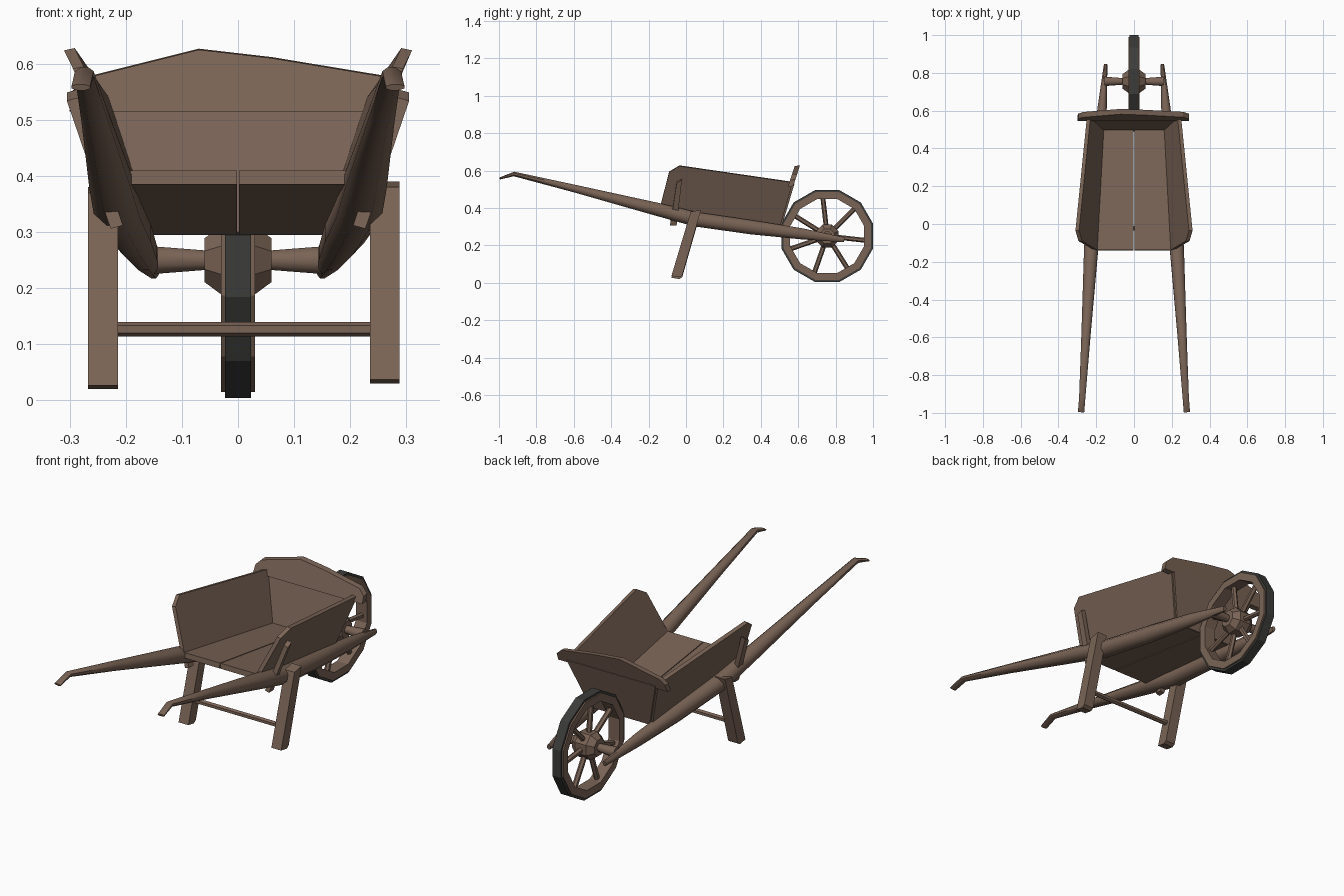
import bpy, bmesh, math
from mathutils import Vector, Quaternion

old = bpy.data.objects.get("Cube")
if old:
    bpy.data.objects.remove(old, do_unlink=True)


def material(name, rgb):
    m = bpy.data.materials.new(name)
    m.use_nodes = True
    m.diffuse_color = (*rgb, 1)
    bsdf = m.node_tree.nodes["Principled BSDF"]
    bsdf.inputs["Base Color"].default_value = (*rgb, 1)
    bsdf.inputs["Roughness"].default_value = 0.9
    return m


WOOD = material("brown wood", (0.195, 0.127, 0.092))
IRON = material("dark iron", (0.045, 0.045, 0.042))


def loft(name, rings, mat=WOOD, loop=False, smooth=None):
    """Skin a row of equal rings; cap the ends unless the row is a loop."""
    bm = bmesh.new()
    rows = [[bm.verts.new(p) for p in ring] for ring in rings]
    n = len(rows[0])
    pairs = list(zip(rows, rows[1:])) + ([(rows[-1], rows[0])] if loop else [])
    for a, b in pairs:
        for i in range(n):
            j = (i + 1) % n
            bm.faces.new((a[i], a[j], b[j], b[i]))
    if not loop:
        bm.faces.new(rows[0])
        bm.faces.new(rows[-1])
    bmesh.ops.recalc_face_normals(bm, faces=bm.faces)
    me = bpy.data.meshes.new(name)
    bm.to_mesh(me)
    bm.free()
    me.materials.append(mat)
    ob = bpy.data.objects.new(name, me)
    bpy.context.collection.objects.link(ob)
    if smooth:
        bpy.ops.object.select_all(action="DESELECT")
        ob.select_set(True)
        bpy.context.view_layer.objects.active = ob
        bpy.ops.object.shade_smooth_by_angle(angle=math.radians(smooth))
    return ob


def plate(name, points, offset):
    """Extrude an outline of 3D points by an offset."""
    pts = [Vector(p) for p in points]
    return loft(name, [pts, [p + Vector(offset) for p in pts]])


def tube(name, points, radii, sides=8, smooth=50):
    """Round bar through points; each radius is a number or a (side, up) pair."""
    pts = [Vector(p) for p in points]
    rings = []
    for i, p in enumerate(pts):
        d = (pts[min(i + 1, len(pts) - 1)] - pts[max(i - 1, 0)]).normalized()
        ref = Vector((1, 0, 0)) if abs(d.x) < 0.8 else Vector((0, 1, 0))
        u = (ref - d * ref.dot(d)).normalized()
        v = d.cross(u)
        ru, rv = radii[i] if isinstance(radii[i], tuple) else (radii[i], radii[i])
        angles = [math.tau * (k + 0.5) / sides for k in range(sides)]
        rings.append([p + u * ru * math.cos(a) + v * rv * math.sin(a) for a in angles])
    return loft(name, rings, smooth=smooth)


# Wheel
HUB = Vector((0, 0.755, 0.25))


def lathe(name, profile, mat, segments=12):
    rings = []
    for k in range(segments):
        a = math.tau * (k + 0.5) / segments
        rings.append([HUB + Vector((x, r * math.cos(a), r * math.sin(a))) for x, r in profile])
    return loft(name, rings, mat, loop=True)


lathe("wheel_rim", [(-0.03, 0.205), (0.03, 0.205), (0.03, 0.243), (-0.03, 0.243)], WOOD)
lathe("wheel_tyre", [(-0.023, 0.235), (0.023, 0.235), (0.023, 0.254), (-0.023, 0.254)], IRON)
tube("wheel_hub", [HUB + Vector((x, 0, 0)) for x in (-0.06, -0.03, 0.03, 0.06)],
     [0.042, 0.066, 0.066, 0.042], sides=8, smooth=20)
tube("axle", [HUB + Vector((x, 0, 0)) for x in (-0.155, -0.06, 0.06, 0.155)],
     [0.027, 0.019, 0.019, 0.027])
for k in range(7):
    a = math.radians(45) + math.tau * k / 7
    d = Vector((0, math.cos(a), math.sin(a)))
    tube(f"spoke_{k + 1}", [HUB + d * 0.05, HUB + d * 0.21], [0.013, 0.013], sides=6)

# Tray floor: two planks with a narrow gap
for s, side in ((1, "left"), (-1, "right")):
    plate(f"{side}_floor_plank",
          [(s * 0.002, -0.14, 0.385), (s * 0.195, -0.14, 0.385),
           (s * 0.16, 0.505, 0.295), (s * 0.002, 0.505, 0.295)], (0, 0.003, 0.025))

# Back panel and the shaped rail on top of it
plate("back_panel", [(-0.16, 0.49, 0.3), (0.16, 0.49, 0.3),
                     (0.24, 0.56, 0.535), (-0.24, 0.56, 0.535)], (0, 0.02, -0.005))
outline = [(-0.3, 0.515), (-0.295, 0.55), (-0.27, 0.575), (-0.07, 0.625),
           (0.06, 0.61), (0.26, 0.577), (0.29, 0.55), (0.29, 0.515)]
plate("back_rail", [(x, 0.545 + (z - 0.515) * 0.33, z) for x, z in outline], (0, 0.028, 0.002))

for s, side in ((1, "left"), (-1, "right")):
    # Flared side board
    plate(f"{side}_side_board",
          [(s * 0.19, -0.14, 0.4), (s * 0.275, -0.09, 0.595), (s * 0.291, -0.035, 0.628),
           (s * 0.23, 0.57, 0.54), (s * 0.155, 0.505, 0.31)], (s * 0.019, 0, -0.004))

    # Long handle that tapers to a bent grip
    tube(f"{side}_handle",
         [(s * 0.28, -0.995, 0.558), (s * 0.274, -0.92, 0.582), (s * 0.255, -0.6, 0.505),
          (s * 0.228, -0.15, 0.392), (s * 0.215, 0.05, 0.34), (s * 0.19, 0.35, 0.297),
          (s * 0.168, 0.62, 0.262), (s * 0.15, 0.845, 0.23)],
         [(0.018, 0.006), (0.018, 0.013), (0.026, 0.022), (0.04, 0.038),
          (0.044, 0.042), (0.038, 0.041), (0.026, 0.032), (0.01, 0.014)])

    # Stake that braces the side board
    plate(f"{side}_stake",
          [(s * 0.205, -0.085, 0.312), (s * 0.205, -0.05, 0.312),
           (s * 0.283, -0.022, 0.555), (s * 0.283, -0.05, 0.54)], (s * 0.022, 0, -0.006))

    # Leg, raked toward the grips
    x, lift = (0.235, 0.01) if s > 0 else (-0.267, 0)
    plate(f"{side}_leg",
          [(x, 0.025, 0.37 + lift), (x, 0.08, 0.38 + lift), (x, -0.02, 0.03 + lift),
           (x, -0.035, 0.02 + lift), (x, -0.078, 0.027 + lift)], (0.053, 0, 0))

# Bar between the legs
tube("leg_crossbar", [(-0.22, -0.022, 0.127), (0.24, -0.022, 0.127)], [0.013, 0.013], sides=6)
